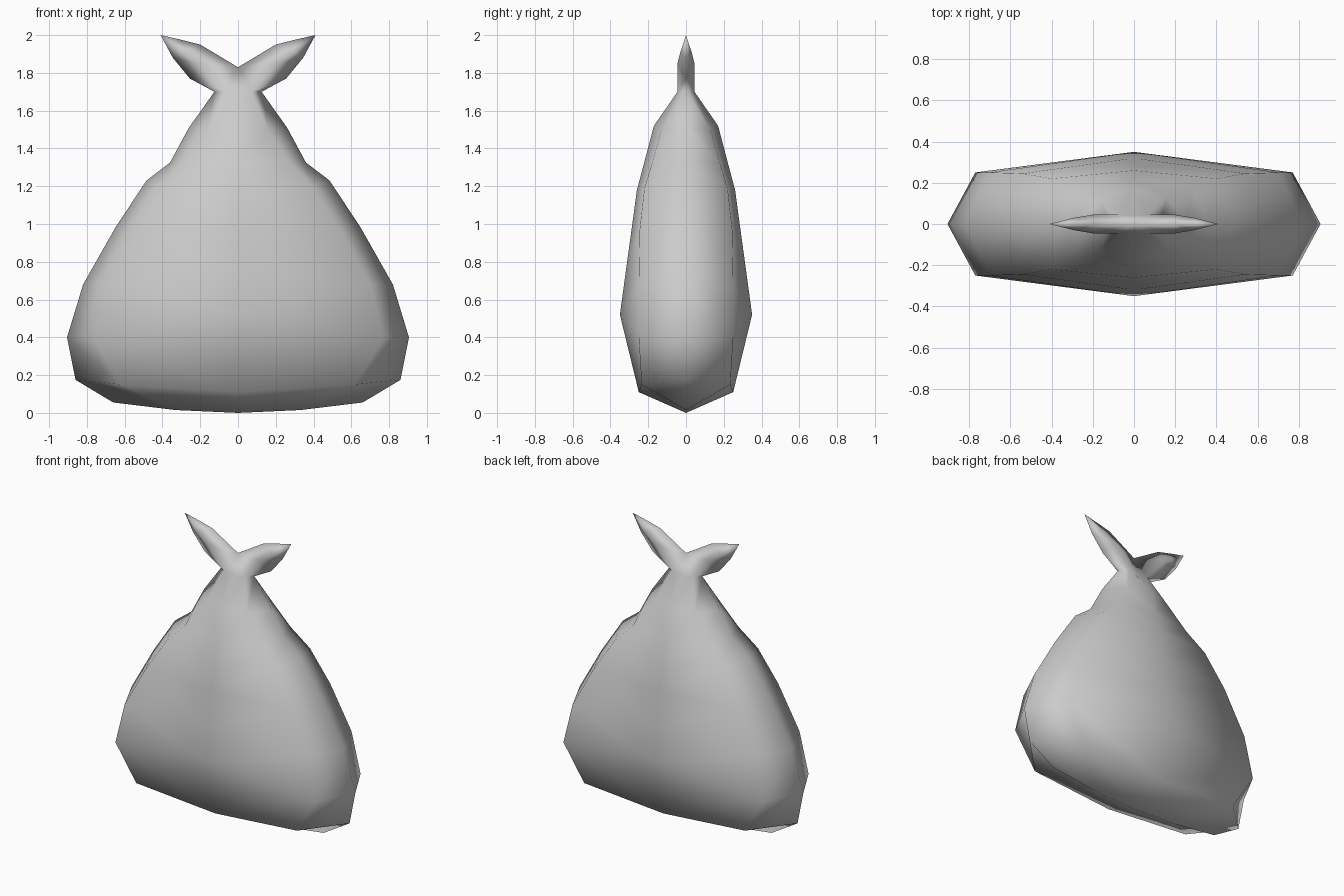
import bpy
import bmesh

cube = bpy.data.objects.get("Cube")
if cube:
    bpy.data.objects.remove(cube, do_unlink=True)

# One grey cloth material
cloth = bpy.data.materials.new("grey_cloth")
cloth.use_nodes = True
grey = (0.6, 0.6, 0.6, 1)
cloth.diffuse_color = grey
cloth.node_tree.nodes["Principled BSDF"].inputs["Base Color"].default_value = grey

# Quarter of the bag: each row runs centre, shoulder, side rim as (x, depth, z)
bag = [
    [(0, 0, 0), (.33, 0, .015), (.66, 0, .055)],
    [(0, .25, .11), (.62, .235, .15), (.86, 0, .175)],
    [(0, .35, .52), (.77, .25, .4), (.905, 0, .4)],
    [(0, .32, .74), (.7, .25, .68), (.82, 0, .68)],
    [(0, .287, .98), (.54, .245, .97), (.65, 0, .98)],
    [(0, .26, 1.18), (.4, .22, 1.19), (.485, 0, 1.23)],
    [(0, .22, 1.33), (.28, .18, 1.32), (.36, 0, 1.325)],
    [(0, .17, 1.52), (.16, .13, 1.5), (.26, 0, 1.51)],
    [(0, .04, 1.69), (.07, .045, 1.7), (.125, 0, 1.7)],
]
# Quarter of the tied ends: each row runs upper edge, ridge, lower edge
knot_top = (0, 0, 1.83)
tie = [
    [knot_top, bag[-1][1], bag[-1][2]],
    [(.2, 0, 1.95), (.2, .045, 1.85), (.255, 0, 1.77)],
    [(.3, 0, 1.975), (.29, .03, 1.91), (.345, 0, 1.88)],
]
tip = (.41, 0, 2)


def quarter_faces():
    for rows in (bag, tie):
        for low, high in zip(rows, rows[1:]):
            for i in range(2):
                yield low[i], low[i + 1], high[i + 1], high[i]
    # Closing triangles at the tip and at the knot
    for i in range(2):
        yield tie[-1][i], tie[-1][i + 1], tip
    yield bag[-1][0], bag[-1][1], knot_top


# Mirror the quarter to all four sides and weld it
bm = bmesh.new()
for sx in (1, -1):
    for sy in (1, -1):
        for face in quarter_faces():
            bm.faces.new([bm.verts.new((x * sx, y * sy, z)) for x, y, z in face])
bmesh.ops.remove_doubles(bm, verts=bm.verts[:], dist=0.0005)
bmesh.ops.recalc_face_normals(bm, faces=bm.faces[:])
for face in bm.faces:
    face.smooth = True

mesh = bpy.data.meshes.new("tied_sack")
bm.to_mesh(mesh)
bm.free()
mesh.materials.append(cloth)
sack = bpy.data.objects.new("tied_sack", mesh)
bpy.context.collection.objects.link(sack)
